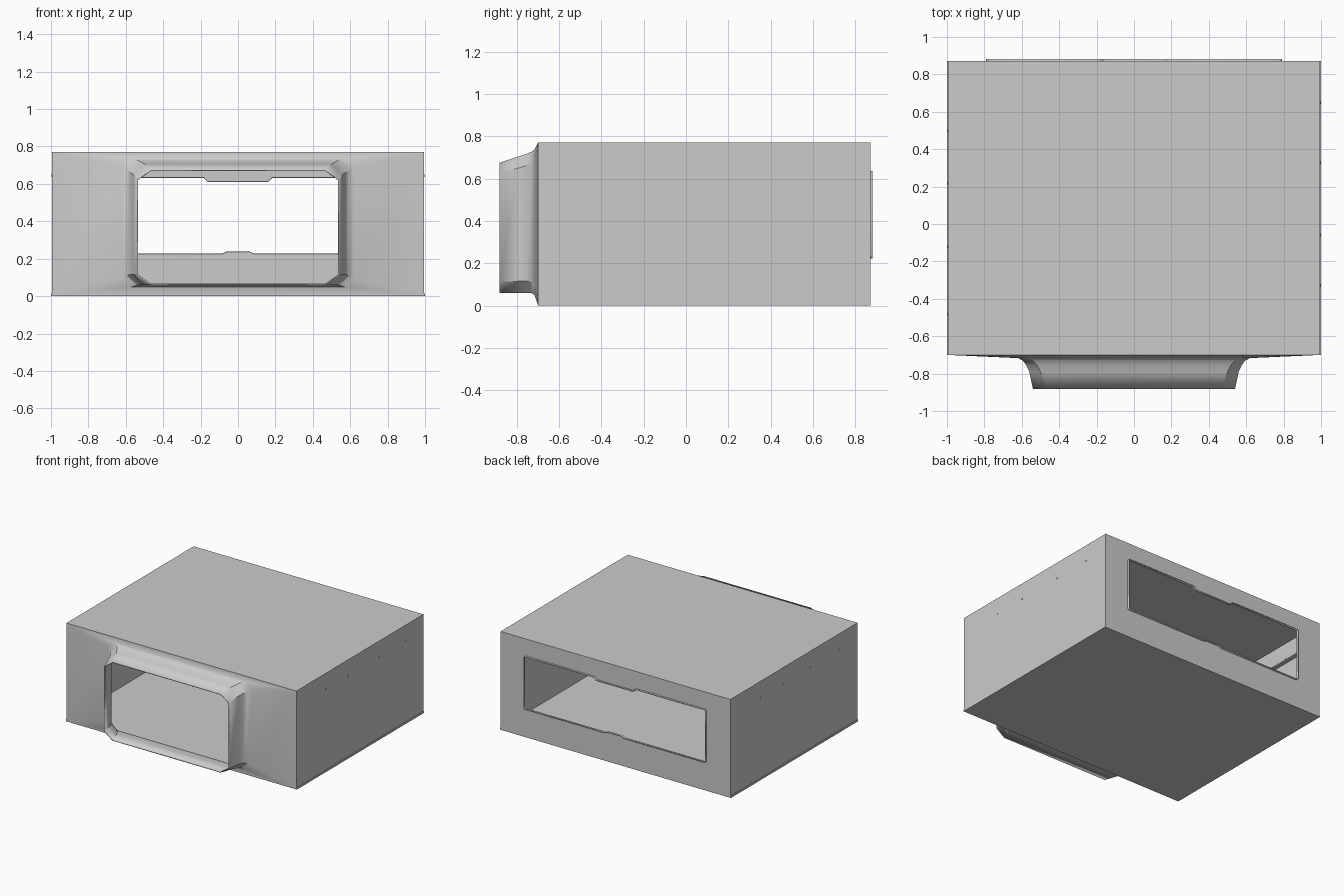
import bpy, bmesh, math

if "Cube" in bpy.data.objects:
    bpy.data.objects.remove(bpy.data.objects["Cube"])

W, FRONT, BACK, TOP = 0.995, -0.70, 0.872, 0.77


def add_object(name, bm):
    mesh = bpy.data.meshes.new(name)
    bm.to_mesh(mesh)
    bm.free()
    obj = bpy.data.objects.new(name, mesh)
    bpy.context.collection.objects.link(obj)
    return obj


def box(name, x0, x1, y0, y1, z0, z1):
    bm = bmesh.new()
    bmesh.ops.create_cube(bm, size=1)
    for v in bm.verts:
        v.co = ((x0 + x1) / 2 + v.co.x * (x1 - x0),
                (y0 + y1) / 2 + v.co.y * (y1 - y0),
                (z0 + z1) / 2 + v.co.z * (z1 - z0))
    return add_object(name, bm)


def ring(bm, y, hw, z0, z1, cx, cz):
    """Rectangle with chamfered corners, in the plane y."""
    pts = [(hw - cx, z0), (hw, z0 + cz), (hw, z1 - cz), (hw - cx, z1)]
    pts += [(-x, z) for x, z in reversed(pts)]
    return [bm.verts.new((x, y, z)) for x, z in pts]


def skin(bm, a, b):
    n = len(a)
    for i in range(n):
        j = (i + 1) % n
        bm.faces.new((a[i], a[j], b[j], b[i]))


# Housing: flared front mouth lofted into a box
bm = bmesh.new()
stations = [(-0.883, 0.540, 0.060, 0.675, 0.072, 0.052),
            (-0.79, 0.560, 0.060, 0.706, 0.060, 0.055),
            (-0.755, 0.576, 0.060, 0.716, 0.058, 0.055),
            (-0.73, 0.595, 0.058, 0.728, 0.055, 0.052),
            (-0.717, 0.620, 0.050, 0.738, 0.050, 0.045),
            (FRONT, W, 0.003, TOP, 0, 0),
            (BACK, W, 0.003, TOP, 0, 0)]
rings = [ring(bm, *s) for s in stations]
for a, b in zip(rings, rings[1:]):
    skin(bm, a, b)

# Rear opening with centre tabs, plus its raised lip
half = [(0.06, 0.232), (0.08, 0.222), (0.78, 0.222), (0.79, 0.232),
        (0.79, 0.627), (0.78, 0.637), (0.18, 0.637), (0.16, 0.617)]
outline = half + [(-x, z) for x, z in reversed(half)]
hole = [bm.verts.new((x, BACK, z)) for x, z in outline]
rim = [bm.verts.new((x, BACK + 0.011, z)) for x, z in outline]
skin(bm, hole, rim)
bmesh.ops.remove_doubles(bm, verts=bm.verts, dist=0.0005)
edges = [e for e in bm.edges if all(abs(v.co.y - BACK) < 1e-4 for v in e.verts)]
bmesh.ops.triangle_fill(bm, use_beauty=True, use_dissolve=False, edges=edges,
                        normal=(0, 1, 0))
bmesh.ops.recalc_face_normals(bm, faces=bm.faces)
top = max(bm.faces, key=lambda f: f.calc_center_median().z)
if top.normal.z < 0:
    bmesh.ops.reverse_faces(bm, faces=bm.faces)
housing = add_object("housing", bm)
solid = housing.modifiers.new("sheet_thickness", 'SOLIDIFY')
solid.thickness = 0.007
solid.offset = -1
bpy.context.view_layer.objects.active = housing
housing.select_set(True)
bpy.ops.object.shade_smooth_by_angle(angle=math.radians(30))
housing.select_set(False)

# Base plate, slightly wider than the housing
box("base_plate", -1, 1, FRONT, BACK, 0, 0.014)

# Inner side rails and the small screws that hold them
for side, name, ys in ((1, "right", (0.65, 0.33, -0.06, -0.33)),
                       (-1, "left", (0.50, 0.22, -0.12, -0.48))):
    x0, x1 = sorted((side * 0.96, side * 0.99))
    box(name + "_rail", x0, x1, -0.66, 0.82, 0.60, 0.61)
    for i, y in enumerate(ys):
        bm = bmesh.new()
        bmesh.ops.create_cone(bm, cap_ends=True, segments=10, radius1=0.008,
                              radius2=0.008, depth=0.008)
        screw = add_object(f"{name}_screw_{i + 1}", bm)
        screw.rotation_euler.y = math.pi / 2
        screw.location = (side * 0.994, y, 0.645)
